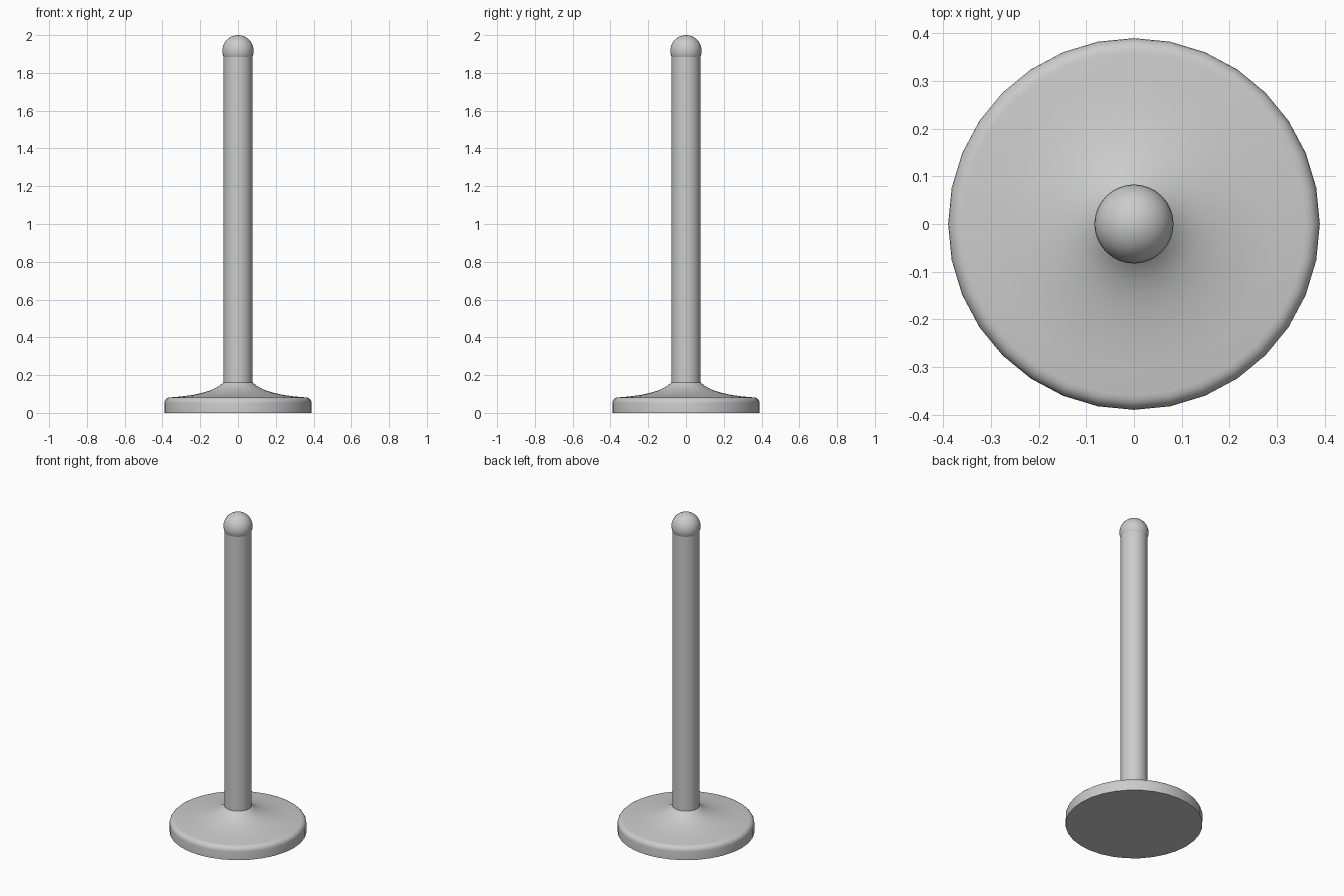
import bpy, bmesh, math

if "Cube" in bpy.data.objects:
    bpy.data.objects.remove(bpy.data.objects["Cube"])

SEGMENTS = 32


def lathe(name, profile):
    """Revolve an (radius, height) profile around z; end points may be on or off the axis."""
    bm = bmesh.new()
    rings = []
    for r, z in profile:
        if r == 0:
            rings.append([bm.verts.new((0, 0, z))] * SEGMENTS)
        else:
            rings.append([bm.verts.new((r * math.cos(a), r * math.sin(a), z))
                          for a in (2 * math.pi * i / SEGMENTS for i in range(SEGMENTS))])
    for low, high in zip(rings, rings[1:]):
        for i in range(SEGMENTS):
            j = (i + 1) % SEGMENTS
            bm.faces.new(list(dict.fromkeys((low[i], low[j], high[j], high[i]))))
    # Flat caps on open ends
    if profile[0][0]:
        bm.faces.new(rings[0][::-1])
    if profile[-1][0]:
        bm.faces.new(rings[-1])
    mesh = bpy.data.meshes.new(name)
    bm.to_mesh(mesh)
    bm.free()
    obj = bpy.data.objects.new(name, mesh)
    bpy.context.collection.objects.link(obj)
    bpy.context.view_layer.objects.active = obj
    obj.select_set(True)
    bpy.ops.object.shade_smooth_by_angle(angle=math.radians(40))
    obj.select_set(False)
    return obj


# Weighted base: straight rim, rounded edge, concave flare up to the pole
rim = [(0.36 + 0.03 * math.cos(t), 0.052 + 0.03 * math.sin(t))
       for t in (math.radians(a) for a in range(0, 91, 18))]
flare = [(0.30, 0.087), (0.24, 0.095), (0.19, 0.106), (0.15, 0.118),
         (0.12, 0.131), (0.095, 0.146), (0.077, 0.162)]
lathe("base", [(0.39, 0)] + rim + flare)

# Pole
lathe("pole", [(0.076, 0.15), (0.076, 1.91)])

# Ball finial
R = 0.083
ball = [(R * math.sin(math.pi * i / 16), 2 - R - R * math.cos(math.pi * i / 16))
        for i in range(1, 16)]
lathe("ball_top", [(0, 2 - 2 * R)] + ball + [(0, 2)])
